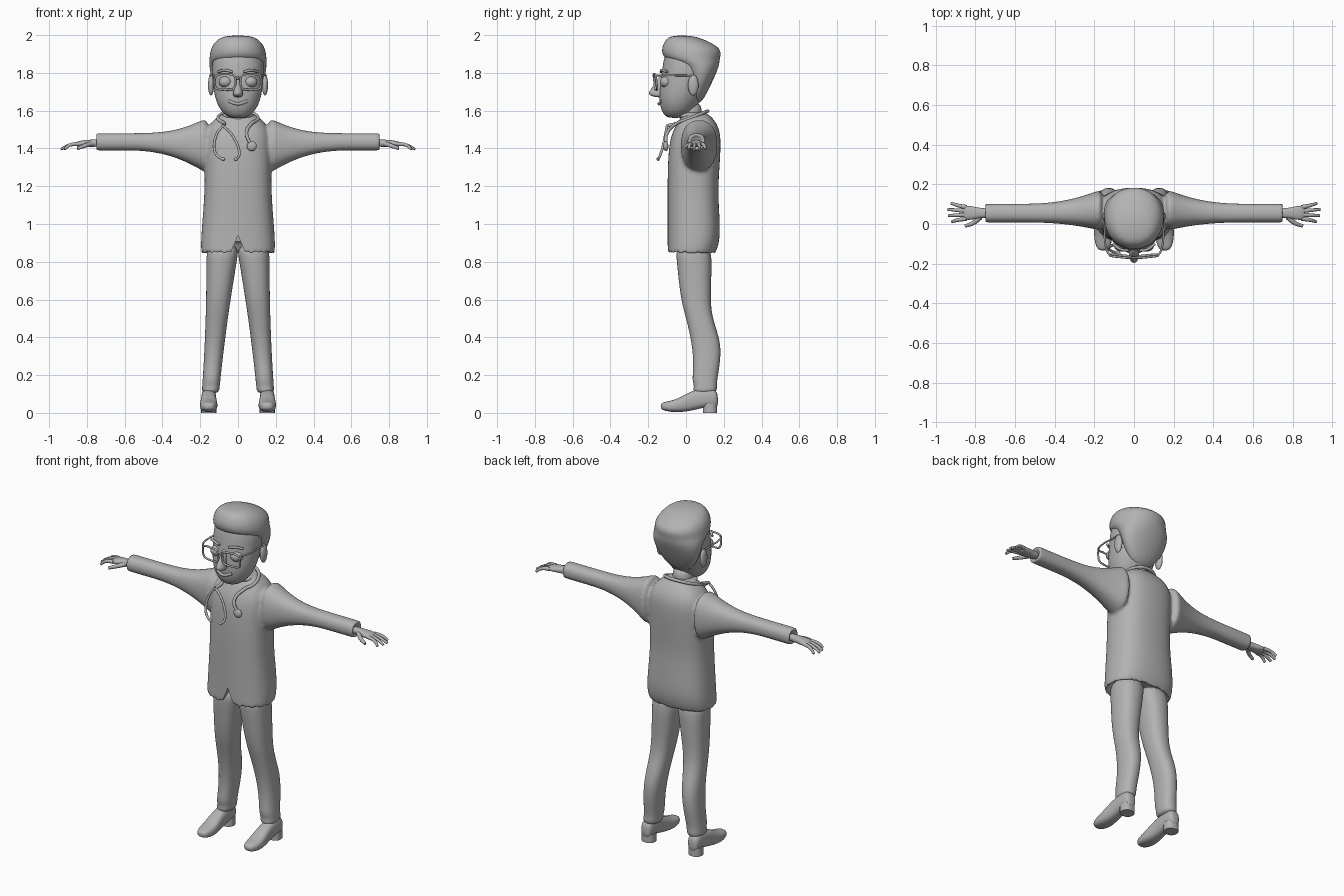
import bpy, bmesh, math
from mathutils import Matrix

cube = bpy.data.objects.get("Cube")
if cube:
    bpy.data.objects.remove(cube, do_unlink=True)

grey = bpy.data.materials.new("plain_grey")
grey.use_nodes = True
grey.diffuse_color = (.45, .45, .45, 1)
grey.node_tree.nodes["Principled BSDF"].inputs["Base Color"].default_value = grey.diffuse_color


def power(value, exponent):
    return math.copysign(abs(value) ** exponent, value)


def middle(position):
    return 0


def add_loft(bm, rows, axis="z", centre=middle, flip=1, square=.85, sides=16):
    """Skin rounded rings; each row is (position, half width, low, high)."""
    rings = []
    for position, half, low, high in rows:
        ring = []
        for i in range(sides):
            angle = math.tau * i / sides
            a = centre(position) + half * power(math.cos(angle), square)
            b = (low + high) / 2 + (high - low) / 2 * power(math.sin(angle), square)
            x, y, z = {"z": (a, b, position), "x": (position, b, a), "y": (a, position, b)}[axis]
            ring.append(bm.verts.new((x * flip, y, z)))
        rings.append(ring)
    for lower, upper in zip(rings, rings[1:]):
        for i in range(sides):
            j = (i + 1) % sides
            bm.faces.new((lower[i], lower[j], upper[j], upper[i]))
    bm.faces.new(rings[0])
    bm.faces.new(rings[-1])


def finish(name, bm, levels=2, mirror=False, smooth=True):
    bmesh.ops.recalc_face_normals(bm, faces=bm.faces[:])
    mesh = bpy.data.meshes.new(name)
    bm.to_mesh(mesh)
    bm.free()
    mesh.materials.append(grey)
    for face in mesh.polygons:
        face.use_smooth = smooth
    obj = bpy.data.objects.new(name, mesh)
    bpy.context.collection.objects.link(obj)
    if levels:
        subdivide = obj.modifiers.new("subdivide", "SUBSURF")
        subdivide.levels = subdivide.render_levels = levels
    if mirror:
        obj.modifiers.new("mirror", "MIRROR")
    return obj


def loft(name, rows, mirror=False, **shape):
    bm = bmesh.new()
    add_loft(bm, rows, **shape)
    return finish(name, bm, mirror=mirror)


def ball(name, centre, size, mirror=False):
    bm = bmesh.new()
    place = Matrix.Translation(centre) @ Matrix.Diagonal((*size, 1))
    bmesh.ops.create_uvsphere(bm, u_segments=24, v_segments=16, radius=1, matrix=place)
    finish(name, bm, levels=0, mirror=mirror)


def tube(name, points, radius, taper=1, closed=False):
    curve = bpy.data.curves.new(name, "CURVE")
    curve.dimensions = "3D"
    curve.bevel_depth = radius
    curve.bevel_resolution = 3
    curve.resolution_u = 8
    curve.use_fill_caps = True
    spline = curve.splines.new("BEZIER")
    spline.use_cyclic_u = closed
    spline.bezier_points.add(len(points) - 1)
    for i, (knot, point) in enumerate(zip(spline.bezier_points, points)):
        knot.co = point
        knot.handle_left_type = knot.handle_right_type = "AUTO"
        knot.radius = 1 + (taper - 1) * i / (len(points) - 1)
    curve.materials.append(grey)
    bpy.context.collection.objects.link(bpy.data.objects.new(name, curve))


# Jacket: hollow hem, body and flared sleeves fused into one surface
def sleeve_ring(x, scale=1):
    flare = max(0, 1 - 2 * x) ** 2
    depth = (.048 + .13 * flare) * scale
    y = .055 + .035 * flare
    return x, (.047 + .23 * flare) * scale, y - depth, y + depth


def sleeve_height(x):
    return 1.435 - .03 * max(0, 1 - 2 * x)


body = [
    (.93, .15, -.06, .13), (.83, .19, -.1, .15), (.85, .2, -.1, .16),
    (.93, .2, -.1, .19), (1.15, .18, -.1, .17), (1.3, .18, -.1, .18),
    (1.46, .18, -.09, .19), (1.53, .16, -.05, .17), (1.6, .07, -.01, .11)]
sleeve = [sleeve_ring(x) for x in (.15, .2, .28, .38, .5, .62, .74, .757)]
sleeve += [sleeve_ring(x, scale=.7) for x in (.757, .73)]
bm = bmesh.new()
add_loft(bm, body, square=.78)
for side in (1, -1):
    add_loft(bm, sleeve, axis="x", centre=sleeve_height, flip=side)
jacket = finish("jacket", bm)
fuse = jacket.modifiers.new("fuse", "REMESH")
fuse.mode = "VOXEL"
fuse.voxel_size = .009
fuse.use_smooth_shade = True
soften = jacket.modifiers.new("soften", "SMOOTH")
soften.factor = .5
soften.iterations = 7

# Notch where the jacket fronts part
bm = bmesh.new()
diamond = (Matrix.Translation((0, -.12, .81)) @ Matrix.Rotation(math.pi / 2, 4, "X")
           @ Matrix.Diagonal((.055, .13, .15, 1)))
bmesh.ops.create_cone(bm, cap_ends=True, segments=4, radius1=1, radius2=1, depth=1, matrix=diamond)
cutter = finish("notch_cutter", bm, levels=0, smooth=False)
cutter.hide_render = True
cutter.hide_set(True)
notch = jacket.modifiers.new("notch", "BOOLEAN")
notch.operation = "DIFFERENCE"
notch.object = cutter
notch.solver = "EXACT"


# Trousers taper and spread towards the ankles
def leg_centre(z):
    return .155 - .085 * z


profile = [
    (.9, -.06, .13), (.8, -.05, .14), (.6, -.03, .13), (.5, 0, .14), (.37, .03, .19),
    (.25, .04, .18), (.17, .03, .165), (.14, .045, .165), (.1, .03, .165)]
loft("trouser_legs", [(z, .046 + .055 * z * z, low, high) for z, low, high in profile],
     mirror=True, centre=leg_centre)


# Shoes with block heels
def shoe_centre(position):
    return .155


loft("shoes", [
    (-.135, .02, .02, .05), (-.11, .04, .01, .06), (-.05, .05, 0, .07), (.03, .04, .01, .12),
    (.1, .04, .03, .13), (.15, .037, .03, .13), (.17, .025, .03, .1)],
    mirror=True, axis="y", centre=shoe_centre, square=.75)
bm = bmesh.new()
add_loft(bm, [(z, .04, .09, .165) for z in (0, .05)], centre=shoe_centre)
finish("shoe_heels", bm, levels=0, mirror=True, smooth=False)

# Head, swept-back hair, neck and collar
loft("head", [
    (1.56, .04, -.1, -.02), (1.59, .09, -.13, .04), (1.67, .13, -.15, .09),
    (1.8, .14, -.13, .14), (1.9, .14, -.12, .15), (1.96, .07, -.07, .09)], square=.95)
loft("hair", [
    (1.63, .06, .02, .08), (1.75, .145, .02, .14), (1.84, .155, -.02, .18),
    (1.87, .155, -.12, .18), (1.92, .15, -.135, .195), (1.96, .13, -.12, .14),
    (2, .08, -.09, .04)], square=.95)
loft("neck", [(z, .06, -.035, .085) for z in (1.52, 1.57, 1.65)], square=1)
loft("collar", [(1.55, .11, -.055, .13), (1.6, .07, -.04, .1)])

# Face
ball("ears", (.143, .038, 1.735), (.016, .028, .055), mirror=True)
ball("eyes", (.066, -.105, 1.752), (.036, .034, .03), mirror=True)
loft("nose", [
    (1.67, .02, -.16, -.12), (1.685, .03, -.21, -.11), (1.72, .02, -.18, -.11),
    (1.79, .014, -.14, -.1)], square=1)
tube("mouth", [(x, -.143 + 6 * x * x, 1.636 + 6 * x * x) for x in (-.05, 0, .05)], .008)

for side, label in ((1, "left"), (-1, "right")):
    tube(label + "_eyebrow", [
        (side * .03, -.133, 1.805), (side * .07, -.127, 1.815), (side * .105, -.1, 1.805)], .007)

    # Glasses: a rounded square rim and an arm back to the ear
    rim = []
    for i in range(16):
        angle = math.tau * i / 16
        across = .054 * power(math.cos(angle), .5)
        up = .041 * power(math.sin(angle), .5)
        rim.append((side * (.068 + across), -.162 + across / 10 - up / 8, 1.752 + up))
    tube(label + "_glasses_rim", rim, .0055, closed=True)
    tube(label + "_glasses_arm", [
        (side * .12, -.16, 1.785), (side * .138, -.13, 1.787), (side * .146, .03, 1.785)], .005)

    # Hand: palm, four spread fingers and a thumb
    bm = bmesh.new()
    palm = [(.72, .02, .03, .08), (.78, .02, .03, .08), (.83, .018, .017, .095), (.865, .01, .025, .09)]
    add_loft(bm, palm, axis="x", centre=lambda x: 1.43 - (x - .72) / 20, flip=side)
    finish(label + "_palm", bm)
    for number in range(4):
        spread = number - 1.5
        tip = .945 - abs(spread - .1) / 60
        tube(f"{label}_finger_{number}", [
            (side * .845, .056 + spread * .019, 1.424), (side * .89, .057 + spread * .025, 1.418),
            (side * tip, .058 + spread * .031, 1.396)], .0115, taper=.6)
    tube(label + "_thumb", [
        (side * .775, .035, 1.425), (side * .81, .005, 1.415), (side * .85, -.01, 1.4)], .014, taper=.6)
tube("glasses_bridge", [(x, -.17, 1.77) for x in (-.016, .016)], .005)

# Stethoscope: band round the neck, forked ear tubes and chest piece
band = []
for i in range(9):
    angle = -.8 + (math.pi + 1.6) * i / 8
    band.append((.105 * math.cos(angle), .02 + .095 * math.sin(angle), 1.56 + .038 * math.sin(angle)))
fork = (-.08, -.1, 1.52)
chest = (.073, -.107, 1.412)
tube("stethoscope_band", [chest, (.045, -.1, 1.48)] + band + [fork], .009)
for side, label in ((1, "inner"), (-1, "outer")):
    path = []
    for i in range(8):
        t = i / 8
        path.append((fork[0] + .04 * t + side * .065 * math.sin(math.pi * t) ** .7,
                     fork[1] - .055 * t, fork[2] - .18 * math.sin(t * math.pi / 2)))
    tube("stethoscope_ear_tube_" + label, path, .007)
    ball("stethoscope_ear_tip_" + label, path[-1], (.011, .009, .009))
ball("stethoscope_chest_piece", chest, (.026, .014, .026))
